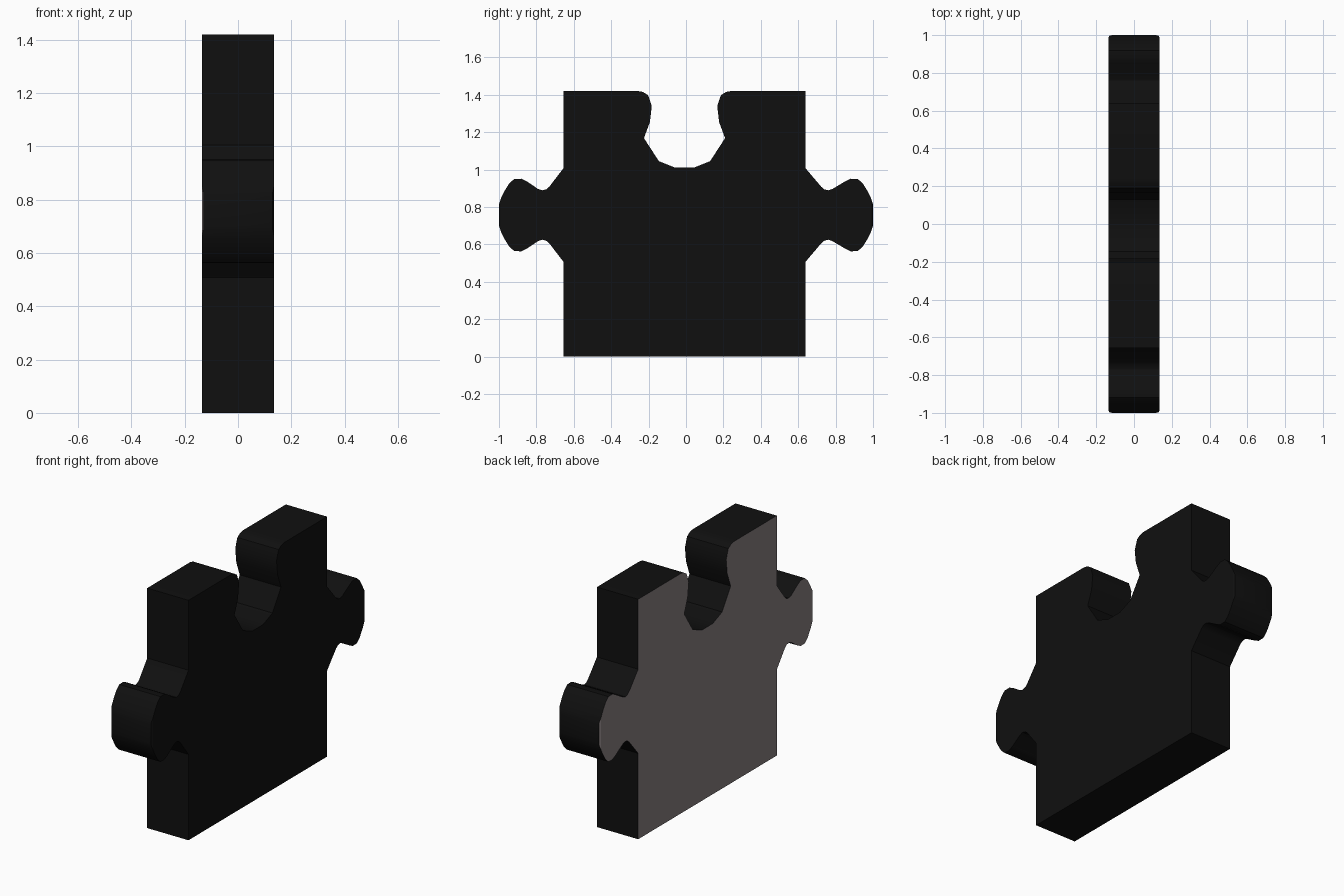
import bpy, bmesh, math

if "Cube" in bpy.data.objects:
    bpy.data.objects.remove(bpy.data.objects["Cube"])

HALF = 0.135      # half thickness along x
MID_Z = 0.757     # height of the side knobs


def material(name, rgb):
    m = bpy.data.materials.new(name)
    m.diffuse_color = (*rgb, 1)
    m.use_nodes = True
    m.node_tree.nodes["Principled BSDF"].inputs["Base Color"].default_value = m.diffuse_color
    return m


# Lower half of one knob, from the body edge out to the tip (y, z)
knob = [(0.648, 0.508), (0.728, 0.607), (0.744, 0.620), (0.765, 0.625),
        (0.788, 0.617), (0.853, 0.576), (0.88, 0.563), (0.918, 0.564),
        (0.945, 0.588), (0.970, 0.628), (0.988, 0.663), (1.0, 0.70)]
knob += [(y, 2 * MID_Z - z) for y, z in reversed(knob)]

# Half of the top socket, from the top edge down to its floor
socket = [(0.25, 1.42), (0.222, 1.415), (0.195, 1.398), (0.175, 1.34),
          (0.185, 1.254), (0.217, 1.168), (0.137, 1.045), (0.05, 1.01)]

# Right half outline, then its mirror image for the left half
half = [(0.648, 0)] + knob + [(0.648, 1.42)] + socket


def shift(y):
    # the body sits very slightly off centre, the knob tips do not
    return y - (0.008 if abs(y) < 0.7 else 0.004 if abs(y) < 0.8 else 0)


outline = half + [(-y, z) for y, z in reversed(half)]
outline = [(shift(y), z) for y, z in outline]

# Extrude the outline through the thickness
bm = bmesh.new()
back = bm.faces.new([bm.verts.new((-HALF, y, z)) for y, z in outline])
ext = bmesh.ops.extrude_face_region(bm, geom=[back])
for v in [g for g in ext["geom"] if isinstance(g, bmesh.types.BMVert)]:
    v.co.x = HALF
bmesh.ops.recalc_face_normals(bm, faces=bm.faces)

# Soften the flat tips of both knobs
tips = [e for e in bm.edges
        if all(abs(v.co.y) > 0.995 for v in e.verts)
        and abs(e.verts[0].co.x - e.verts[1].co.x) < 0.001]
bmesh.ops.bevel(bm, geom=tips, offset=0.018, segments=2, profile=0.5,
                affect='EDGES')
bm.normal_update()

# Grey unprinted side, black everywhere else
for f in bm.faces:
    f.material_index = 1 if f.normal.x < -0.6 else 0

mesh = bpy.data.meshes.new("puzzle_piece")
bm.to_mesh(mesh)
bm.free()
piece = bpy.data.objects.new("puzzle_piece", mesh)
bpy.context.collection.objects.link(piece)
mesh.materials.append(material("black", (0.005, 0.005, 0.005)))
mesh.materials.append(material("warm_grey", (0.24, 0.21, 0.215)))

bpy.context.view_layer.objects.active = piece
piece.select_set(True)
bpy.ops.object.shade_smooth_by_angle(angle=math.radians(30))
